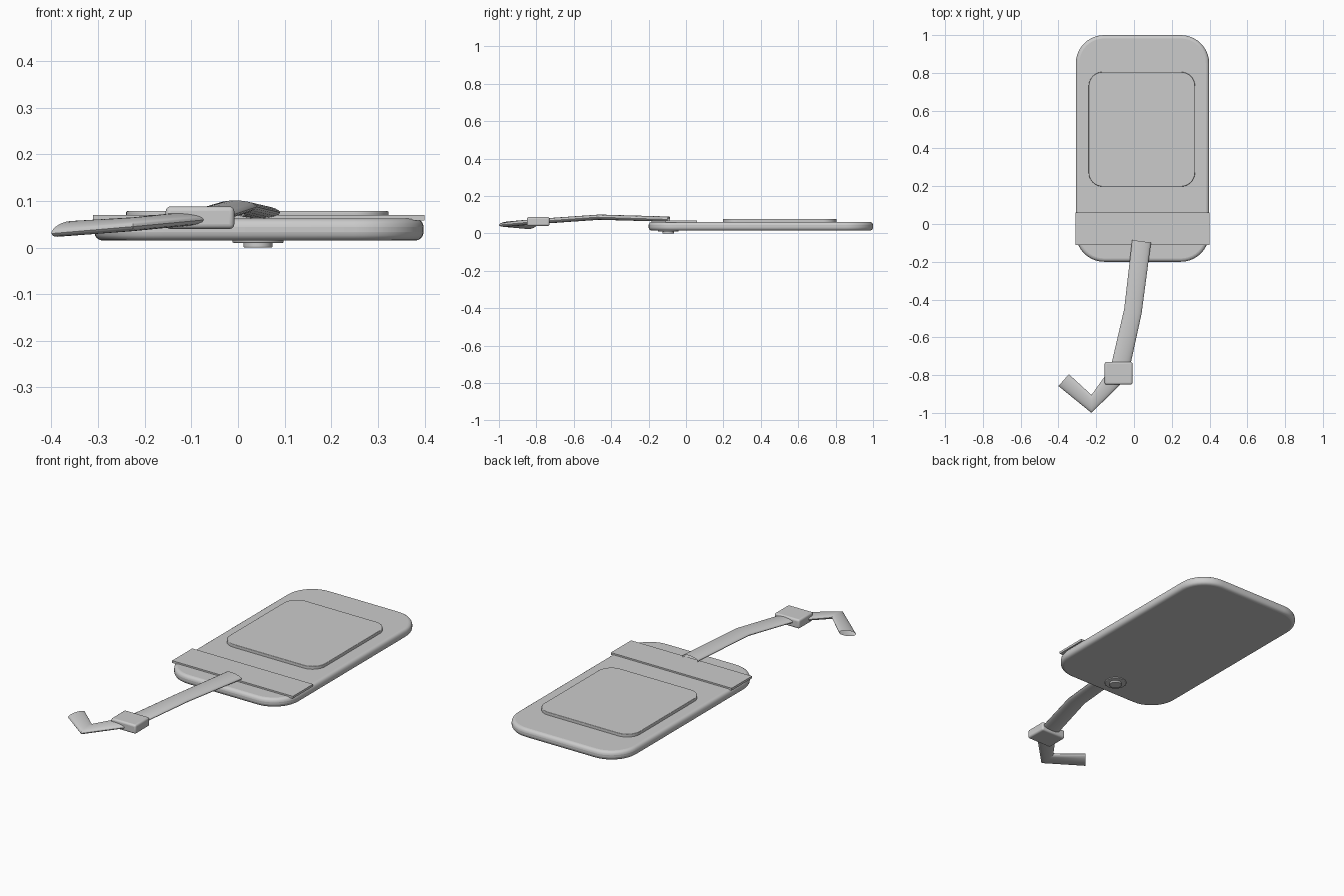
import bpy, bmesh, math
from mathutils import Vector

if "Cube" in bpy.data.objects:
    bpy.data.objects.remove(bpy.data.objects["Cube"])


def finish(name, bm, bevel=0, segments=4):
    bmesh.ops.recalc_face_normals(bm, faces=bm.faces)
    mesh = bpy.data.meshes.new(name)
    bm.to_mesh(mesh)
    bm.free()
    ob = bpy.data.objects.new(name, mesh)
    bpy.context.collection.objects.link(ob)
    if bevel:
        mod = ob.modifiers.new("Bevel", 'BEVEL')
        mod.width, mod.segments = bevel, segments
        mod.limit_method = 'ANGLE'
        mod.angle_limit = math.radians(40)
    bpy.ops.object.select_all(action='DESELECT')
    bpy.context.view_layer.objects.active = ob
    ob.select_set(True)
    bpy.ops.object.shade_smooth_by_angle(angle=math.radians(35))
    return ob


def slab(name, x, y, z, radius=0, bevel=0, steps=10):
    """Extruded rectangle with optional rounded plan corners."""
    bm = bmesh.new()
    outline = []
    corners = [(x[1], y[1], -1, -1), (x[0], y[1], 1, -1),
               (x[0], y[0], 1, 1), (x[1], y[0], -1, 1)]
    for i, (cx, cy, sx, sy) in enumerate(corners):
        for k in range(steps + 1 if radius else 1):
            a = math.pi / 2 * (i + k / steps)
            outline.append(bm.verts.new((cx + radius * (sx + math.cos(a)),
                                         cy + radius * (sy + math.sin(a)), z[0])))
    face = bm.faces.new(outline)
    ext = bmesh.ops.extrude_face_region(bm, geom=[face])
    top = [v for v in ext["geom"] if isinstance(v, bmesh.types.BMVert)]
    bmesh.ops.translate(bm, verts=top, vec=(0, 0, z[1] - z[0]))
    return finish(name, bm, bevel)


def disc(name, centre, radius, z, bevel):
    bm = bmesh.new()
    bmesh.ops.create_cone(bm, cap_ends=True, segments=32, radius1=radius,
                          radius2=radius, depth=z[1] - z[0])
    bmesh.ops.translate(bm, verts=bm.verts, vec=(*centre, (z[0] + z[1]) / 2))
    return finish(name, bm, bevel, 3)


def strap(name, rails, half_thickness, sides=20):
    """Flattened tube swept between left and right edge points."""
    bm = bmesh.new()
    rings = []
    for left, right in rails:
        left, right = Vector(left), Vector(right)
        mid, side = (left + right) / 2, (right - left) / 2
        flat = Vector((side.x, side.y, 0))
        up = flat.cross(Vector((0, 0, 1))).cross(side).normalized()
        angles = [2 * math.pi * i / sides for i in range(sides)]
        rings.append([bm.verts.new(mid + side * math.cos(a)
                                   + up * half_thickness * math.sin(a)) for a in angles])
    for r, s in zip(rings, rings[1:]):
        for i in range(sides):
            j = (i + 1) % sides
            bm.faces.new((r[i], r[j], s[j], s[i]))
    return finish(name, bm)


# Tag body, raised panel and cross band
slab("tag_body", (-0.308, 0.398), (-0.2, 1.0), (0.015, 0.062), 0.15, 0.018)
slab("raised_panel", (-0.24, 0.323), (0.198, 0.805), (0.055, 0.078), 0.075, 0.003)
slab("cross_band", (-0.311, 0.4), (-0.11, 0.06), (0.058, 0.07))

# Rivet through the strap end
disc("rivet_flange", (0.043, -0.095), 0.055, (0.01, 0.03), 0.003)
disc("rivet_post", (0.043, -0.095), 0.031, (0.0, 0.06), 0.002)

# Strap bent into a hook at the free end
strap("strap", [
    ((-0.01, -0.085, 0.078), (0.09, -0.098, 0.075)),
    ((-0.052, -0.45, 0.087), (0.04, -0.475, 0.087)),
    ((-0.125, -0.765, 0.066), (-0.033, -0.81, 0.063)),
    ((-0.225, -0.905, 0.055), (-0.225, -1.0, 0.045)),
    ((-0.345, -0.795, 0.05), (-0.4, -0.858, 0.03)),
], 0.014)

# Buckle
slab("buckle", (-0.155, -0.008), (-0.85, -0.73), (0.04, 0.088), 0, 0.01)
